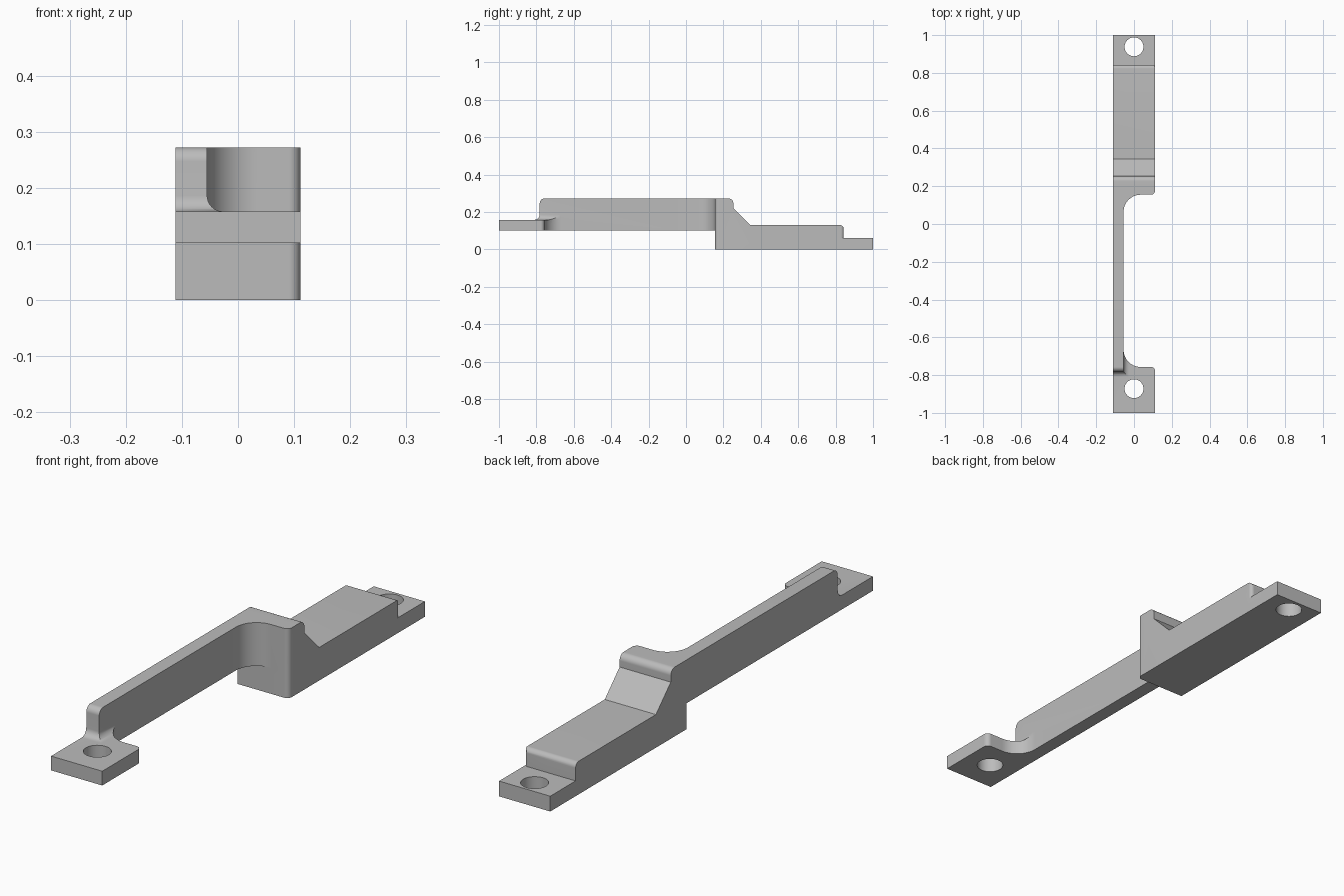
import bpy, bmesh, math
from mathutils import Vector

cube = bpy.data.objects.get("Cube")
if cube:
    bpy.data.objects.remove(cube)

W = 0.111        # half width
RIB = -0.055     # inner face of the rib
LOW = 0.102      # underside of rib and front tab
TAB = 0.158      # top of front tab
TOP = 0.272      # top of rib
FRONT = -0.782   # front face of rib
BLOCK = 0.155    # front face of block

grey = bpy.data.materials.new("plain grey")
grey.use_nodes = True
colour = (0.5, 0.5, 0.5, 1)
grey.diffuse_color = colour
grey.node_tree.nodes["Principled BSDF"].inputs["Base Color"].default_value = colour


def rounded(points, steps=10):
    """Outline from (a, b) or (a, b, radius) corners."""
    out = []
    for i, p in enumerate(points):
        here = Vector(p[:2])
        if len(p) == 2:
            out.append(here)
            continue
        r = p[2]
        a = (Vector(points[i - 1][:2]) - here).normalized()
        b = (Vector(points[(i + 1) % len(points)][:2]) - here).normalized()
        half = a.angle(b) / 2
        centre = here + (a + b).normalized() * r / math.sin(half)
        reach = r / math.tan(half)
        u, v = here + a * reach - centre, here + b * reach - centre
        out += [centre + u.lerp(v, k / steps).normalized() * r for k in range(steps + 1)]
    return out


def loft(name, rings):
    """Closed solid through rings of equal vertex count."""
    bm = bmesh.new()
    loops = [[bm.verts.new(p) for p in ring] for ring in rings]
    n = len(loops[0])
    for lo, hi in zip(loops, loops[1:]):
        for i in range(n):
            j = (i + 1) % n
            bm.faces.new((lo[i], lo[j], hi[j], hi[i]))
    bm.faces.new(loops[0][::-1])
    bm.faces.new(loops[-1])
    bmesh.ops.recalc_face_normals(bm, faces=bm.faces)
    mesh = bpy.data.meshes.new(name)
    bm.to_mesh(mesh)
    bm.free()
    mesh.materials.append(grey)
    obj = bpy.data.objects.new(name, mesh)
    bpy.context.collection.objects.link(obj)
    return obj


def plan(name, points, lo, hi):
    outline = rounded(points)
    return loft(name, [[(p.x, p.y, z) for p in outline] for z in (lo, hi)])


def side(name, points, lo, hi):
    outline = rounded(points)
    return loft(name, [[(x, p.x, p.y) for p in outline] for x in (lo, hi)])


def combine(target, tool, operation):
    mod = target.modifiers.new("combine", "BOOLEAN")
    mod.operation, mod.solver, mod.object = operation, "EXACT", tool
    bpy.context.view_layer.objects.active = target
    bpy.ops.object.modifier_apply(modifier=mod.name)
    bpy.data.objects.remove(tool)


# Stepped block with a ramp and rounded corners
bracket = side("mounting_bracket", [
    (BLOCK, 0), (0.843, 0), (0.843, 0.13, 0.02), (0.345, 0.13),
    (0.253, 0.222), (0.253, TOP, 0.025), (BLOCK, TOP)], -W, W)
combine(bracket, plan("block_outline", [
    (-W, BLOCK), (W, BLOCK, 0.02), (W, 0.843, 0.015), (-W, 0.843)], -0.1, 0.4), "INTERSECT")

# Low tab at the back
combine(bracket, plan("back_tab", [(-W, 0.8), (W, 0.8), (W, 1), (-W, 1)], 0, 0.06), "UNION")

# Long thin rib, with a curved web where it meets the block
combine(bracket, side("rib", [
    (FRONT, LOW), (0.2, LOW), (0.2, TOP), (FRONT, TOP, 0.025)], -W, RIB), "UNION")
combine(bracket, plan("block_web", [
    (-W, -0.05), (RIB, -0.05), (RIB, BLOCK, 0.09), (W, BLOCK, 0.02),
    (W, 0.21), (-W, 0.21)], LOW, TOP), "UNION")

# Front tab with a curved web into the rib
tab_outline = [(-W, -1), (W, -1), (W, -0.757, 0.02), (RIB, -0.757, 0.09),
               (RIB, -0.6), (-W, -0.6)]
combine(bracket, plan("front_tab", tab_outline, LOW, TAB), "UNION")

# Concave fillet around the foot of the rib
radius = 0.028
rings = []
for k in range(-1, 9):
    t = max(k, 0) / 8 * math.pi / 2
    d = radius * (1 - math.sin(t))
    z = TAB + radius * (1 - math.cos(t)) if k >= 0 else TAB - 0.02
    rings.append([(-0.15, FRONT - d, z), (RIB + d, FRONT - d, z),
                  (RIB + d, -0.65, z), (-0.15, -0.65, z)])
foot = loft("rib_foot", rings)
combine(foot, plan("foot_outline", tab_outline, 0.1, 0.3), "INTERSECT")
combine(bracket, foot, "UNION")

# Screw holes
for y in (0.938, -0.872):
    ring = [(0.05 * math.cos(a), y + 0.05 * math.sin(a))
            for a in (math.tau * i / 48 for i in range(48))]
    combine(bracket, plan("screw_hole", ring, -0.1, 0.4), "DIFFERENCE")

# Smooth the rounds, keep hard edges
bpy.ops.object.select_all(action="DESELECT")
bracket.select_set(True)
bpy.context.view_layer.objects.active = bracket
bpy.ops.object.shade_smooth_by_angle(angle=math.radians(30))
